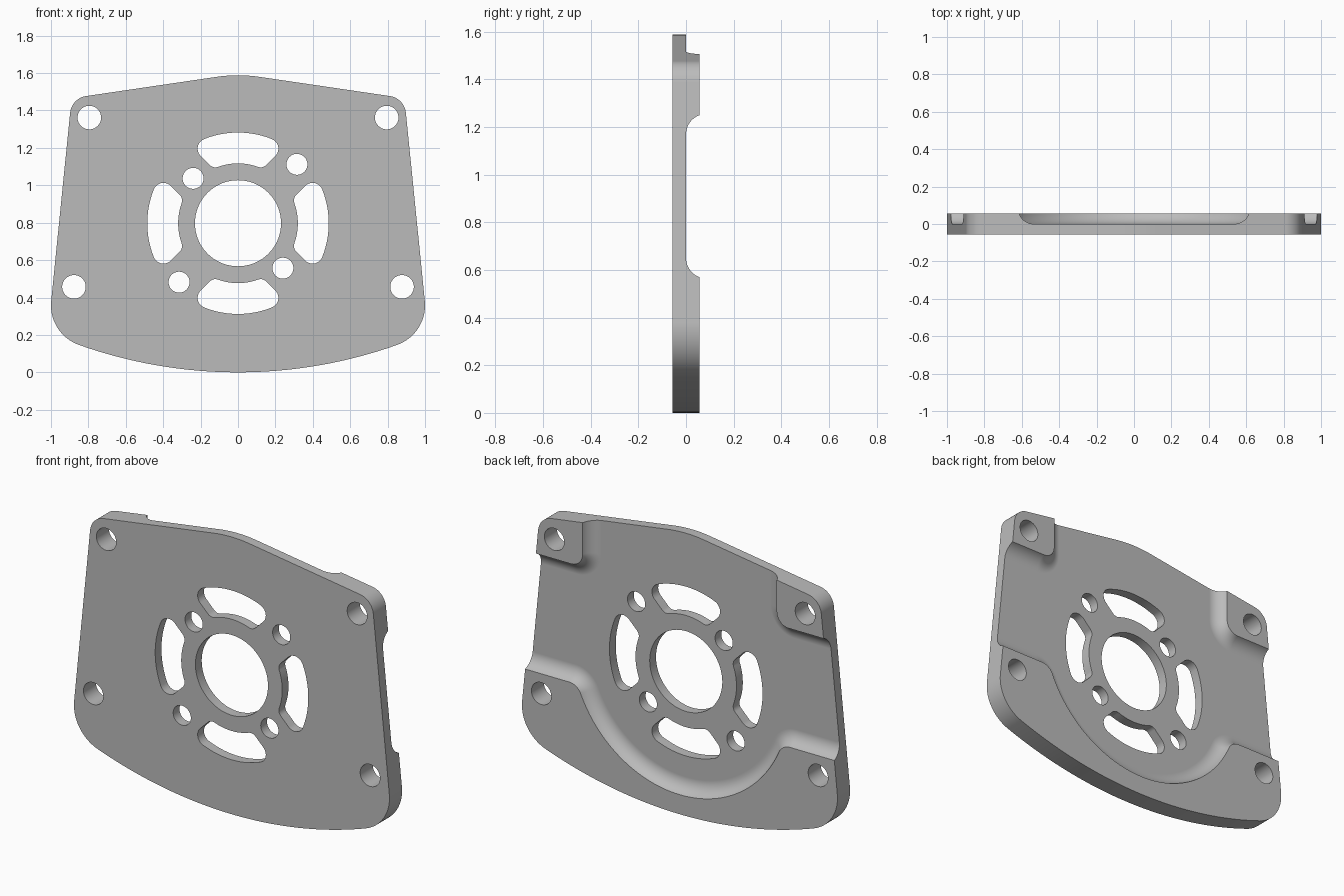
import bpy
import bmesh
from math import sin, cos, acos, atan2, sqrt, hypot, pi, radians

HALF = 0.057          # half thickness of the plate
CZ = 0.797            # height of the central bore

if "Cube" in bpy.data.objects:
    bpy.data.objects.remove(bpy.data.objects["Cube"], do_unlink=True)


def arc(cx, cz, r, a0, a1, n):
    """Points on an arc from angle a0 to a1 (radians)."""
    return [(cx + r * cos(a0 + (a1 - a0) * i / n),
             cz + r * sin(a0 + (a1 - a0) * i / n)) for i in range(n + 1)]


def circle(x, z, r, n=64):
    return arc(x, z, r, 0, 2 * pi, n)[:-1]


def mirrored(half):
    """Close a right-hand half outline with its mirror image."""
    pts = half + [(-x, z) for x, z in reversed(half)]
    out = []
    for p in pts:
        if not out or hypot(p[0] - out[-1][0], p[1] - out[-1][1]) > 1e-5:
            out.append(p)
    if hypot(out[0][0] - out[-1][0], out[0][1] - out[-1][1]) < 1e-5:
        out.pop()
    return out


def loft(bm, layers):
    """Join equal-length (y, outline) layers into a closed solid."""
    rings = [[bm.verts.new((x, y, z)) for x, z in pts] for y, pts in layers]
    n = len(rings[0])
    for a, b in zip(rings, rings[1:]):
        for i in range(n):
            j = (i + 1) % n
            bm.faces.new((a[i], a[j], b[j], b[i]))
    bm.faces.new(rings[0][::-1])
    bm.faces.new(rings[-1])


def make_object(name, solids):
    bm = bmesh.new()
    for layers in solids:
        loft(bm, layers)
    bmesh.ops.recalc_face_normals(bm, faces=bm.faces[:])
    mesh = bpy.data.meshes.new(name)
    bm.to_mesh(mesh)
    bm.free()
    obj = bpy.data.objects.new(name, mesh)
    bpy.context.collection.objects.link(obj)
    return obj


def plate_outline():
    """Shallow curved bottom, leaning sides and a softly peaked top."""
    sag, r = 2.54, 0.225
    cx = 1 - r
    cz = sag - sqrt((sag - r) ** 2 - cx ** 2)
    low = atan2(cz - sag, cx)
    lean, slope = radians(5.25), atan2(0.1496, 1)
    pts = arc(0, sag, sag, -pi / 2, low, 24)
    pts += arc(cx, cz, r, low, lean, 20)
    # upper corner, tangent to the side and the sloping top edge
    pts += arc(0.798, 1.378, 0.1, lean, pi / 2 - slope, 16)
    pts += arc(0, 1.588 - 0.8, 0.8, pi / 2 - slope, pi / 2, 8)
    return mirrored(pts)


def pocket_outline(d):
    """Recess outline, shrunk inward by d from its rim."""
    # scooped lower edge
    f = 0.08
    fz = 0.57 - f
    reach = 0.685 + f
    fx = sqrt(reach ** 2 - (CZ - fz) ** 2)
    ang = atan2(fz - CZ, fx)
    pts = arc(0, CZ, 0.685 - d, -pi / 2, ang, 32)
    # rounded shoulder of the lower step
    pts += arc(fx, fz, f + d, ang + pi, pi / 2, 14)
    pts += [(1.3, 0.57 + d), (1.3, 1.25 - d)]
    # rounded corner of the upper pad
    pts += arc(0.69, 1.325, 0.075 + d, -pi / 2, -pi, 14)
    pts += [(0.615 - d, 1.8)]
    return mirrored(pts)


def slot_outline():
    """Curved slot with slanted, rounded ends, relative to the bore."""
    outer, inner, cut = 0.485, 0.32, 0.16

    def corner(rho, r):
        k = cut + r * sqrt(2)
        x = (sqrt(2 * rho ** 2 - k ** 2) - k) / 2
        return x, x + k

    ri, ro = 0.042, 0.055
    ix, iz = corner(inner + ri, ri)
    ox, oz = corner(outer - ro, ro)
    ai, ao = atan2(iz, ix), atan2(oz, ox)
    pts = arc(0, 0, inner, pi / 2, ai, 8)
    pts += arc(ix, iz, ri, ai - pi, -pi / 4, 10)
    pts += arc(ox, oz, ro, -pi / 4, ao, 14)
    pts += arc(0, 0, outer, ao, pi / 2, 10)
    return mirrored(pts)


def through(pts):
    return [(-0.2, pts), (0.2, pts)]


# Plate blank
outline = plate_outline()
plate = make_object("mounting_plate", [[(-HALF, outline), (HALF, outline)]])

# Recess in the back with a coved edge
cove = 0.085
top = acos(1 - HALF / cove)
layers = []
for i in range(13):
    a = top * i / 12
    layers.append((cove * (1 - cos(a)), pocket_outline(cove * (sin(top) - sin(a)))))
layers.append((0.12, pocket_outline(0)))
pocket = make_object("recess_cutter", [layers])

# Bore, bolt holes and slots
holes = [circle(0, CZ, 0.23, 96)]
for side in (-1, 1):
    holes.append(circle(side * 0.795, 1.362, 0.063))
    holes.append(circle(side * 0.877, 0.457, 0.063))
    holes.append(circle(side * 0.315, CZ + side * 0.315, 0.056))
    holes.append(circle(side * 0.24, CZ - side * 0.24, 0.056))
slot = slot_outline()
for q in range(4):
    c, s = cos(q * pi / 2), sin(q * pi / 2)
    holes.append([(x * c - z * s, CZ + x * s + z * c) for x, z in slot])
drills = make_object("hole_cutter", [through(h) for h in holes])

# Cut the blank, then discard the cutters
bpy.ops.object.select_all(action='DESELECT')
bpy.context.view_layer.objects.active = plate
plate.select_set(True)
for cutter in (pocket, drills):
    cutter.hide_render = True
    mod = plate.modifiers.new("cut", 'BOOLEAN')
    mod.operation = 'DIFFERENCE'
    mod.solver = 'EXACT'
    mod.object = cutter
    bpy.ops.object.modifier_apply(modifier=mod.name)
    bpy.data.objects.remove(cutter, do_unlink=True)

# Smooth curved walls, crisp edges
bpy.ops.object.shade_smooth_by_angle(angle=radians(30))
weighted = plate.modifiers.new("weighted_normals", 'WEIGHTED_NORMAL')
weighted.keep_sharp = True

# Plain grey metal
grey = bpy.data.materials.new("grey_metal")
grey.use_nodes = True
colour = (0.5, 0.5, 0.5, 1)
grey.diffuse_color = colour
grey.node_tree.nodes["Principled BSDF"].inputs["Base Color"].default_value = colour
plate.data.materials.clear()
plate.data.materials.append(grey)
